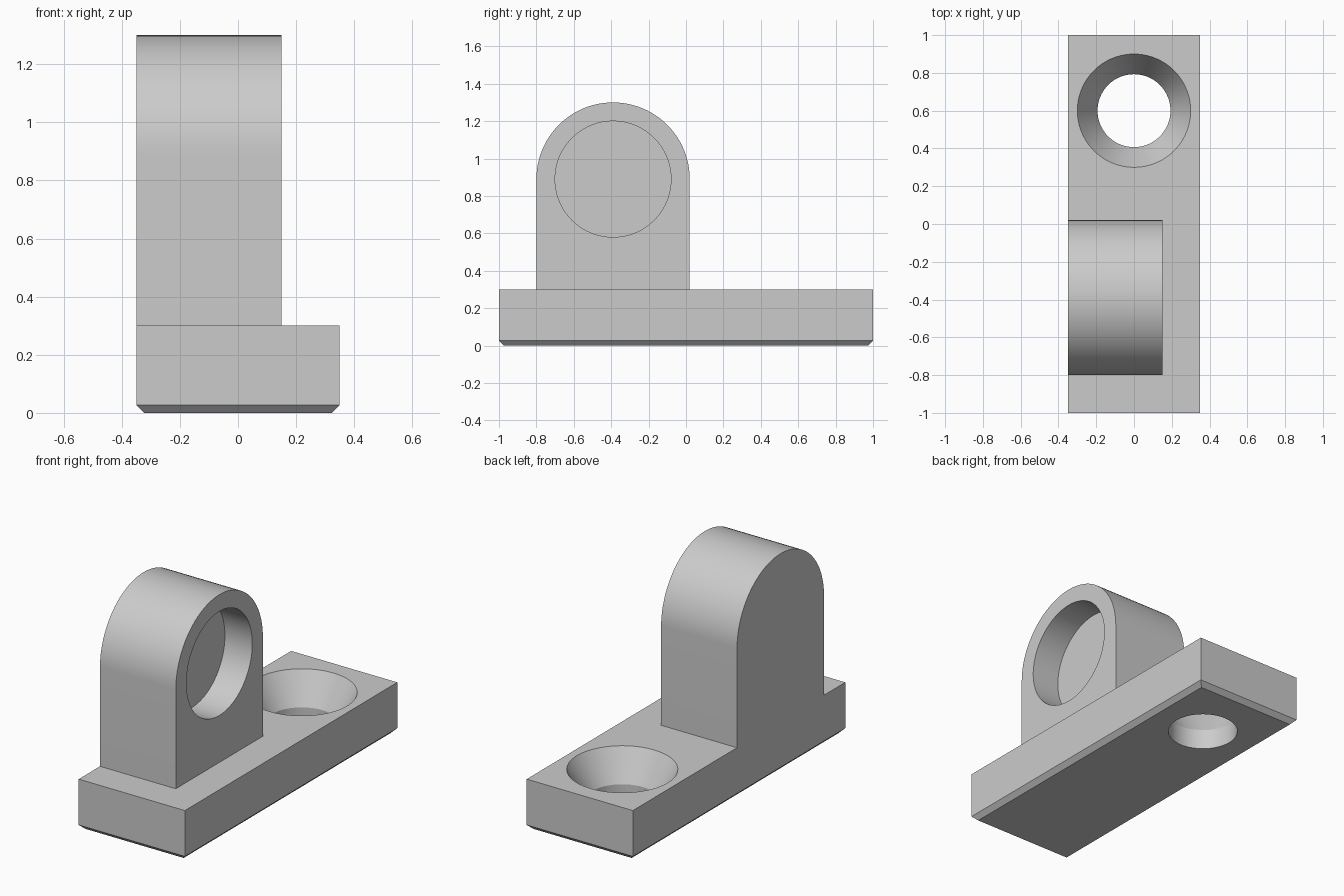
import bpy, bmesh, math
from mathutils import Matrix, Vector

if "Cube" in bpy.data.objects:
    bpy.data.objects.remove(bpy.data.objects["Cube"], do_unlink=True)

SEG = 96
HALF_W, BASE_H, CHAMFER = 0.35, 0.30, 0.027
LUG_X0, LUG_X1, LUG_Y, LUG_Z, LUG_R = -0.35, 0.15, -0.39, 0.89, 0.41
POCKET_R, POCKET_DEPTH = 0.31, 0.18
HOLE_Y, HOLE_R, SINK_R, SINK_DEPTH = 0.60, 0.193, 0.30, 0.18

grey = bpy.data.materials.new("light grey")
grey.use_nodes = True
grey.diffuse_color = (0.6, 0.6, 0.6, 1)
grey.node_tree.nodes["Principled BSDF"].inputs["Base Color"].default_value = (0.6, 0.6, 0.6, 1)


def make_object(name, bm):
    bmesh.ops.recalc_face_normals(bm, faces=bm.faces)
    mesh = bpy.data.meshes.new(name)
    bm.to_mesh(mesh)
    bm.free()
    mesh.materials.append(grey)
    obj = bpy.data.objects.new(name, mesh)
    bpy.context.collection.objects.link(obj)
    return obj


def select_only(obj):
    bpy.ops.object.select_all(action="DESELECT")
    obj.select_set(True)
    bpy.context.view_layer.objects.active = obj


def combine(target, other, operation):
    """Apply a boolean and discard the helper solid."""
    select_only(target)
    mod = target.modifiers.new(operation.lower(), "BOOLEAN")
    mod.operation, mod.solver, mod.object = operation, "EXACT", other
    bpy.ops.object.modifier_apply(modifier=mod.name)
    bpy.data.objects.remove(other, do_unlink=True)


# Base plate with a chamfered underside
bm = bmesh.new()
bmesh.ops.create_cube(bm, size=1, matrix=Matrix.Translation((0, 0, BASE_H / 2))
                      @ Matrix.Diagonal((2 * HALF_W, 2, BASE_H, 1)))
bottom = [e for e in bm.edges if all(v.co.z < 0.01 for v in e.verts)]
bmesh.ops.bevel(bm, geom=bottom, offset=CHAMFER, segments=1, affect="EDGES")
bracket = make_object("bracket", bm)

# Upright lug: round-topped profile extruded along x
bm = bmesh.new()
arc = [math.pi * i / (SEG // 2) for i in range(SEG // 2 + 1)]
outline = [(LUG_Y + LUG_R * math.cos(a), LUG_Z + LUG_R * math.sin(a)) for a in arc]
outline += [(LUG_Y - LUG_R, BASE_H), (LUG_Y + LUG_R, BASE_H)]
face = bm.faces.new([bm.verts.new((LUG_X0, y, z)) for y, z in outline])
side = bmesh.ops.extrude_face_region(bm, geom=[face])["geom"]
bmesh.ops.translate(bm, vec=Vector((LUG_X1 - LUG_X0, 0, 0)),
                    verts=[v for v in side if isinstance(v, bmesh.types.BMVert)])
combine(bracket, make_object("lug", bm), "UNION")

# Blind round pocket in the lug
bm = bmesh.new()
bmesh.ops.create_cone(bm, cap_ends=True, segments=SEG, radius1=POCKET_R,
                      radius2=POCKET_R, depth=2 * POCKET_DEPTH,
                      matrix=Matrix.Translation((LUG_X1, LUG_Y, LUG_Z))
                      @ Matrix.Rotation(math.pi / 2, 4, "Y"))
combine(bracket, make_object("pocket_cutter", bm), "DIFFERENCE")

# Countersunk through hole: one lathed cutter
bm = bmesh.new()
slope = (SINK_R - HOLE_R) / SINK_DEPTH
over = 0.05
profile = [(HOLE_R, -over), (HOLE_R, BASE_H - SINK_DEPTH),
           (SINK_R + slope * over, BASE_H + over)]
rings = [[bm.verts.new((r * math.cos(math.tau * i / SEG),
                        HOLE_Y + r * math.sin(math.tau * i / SEG), z))
          for i in range(SEG)] for r, z in profile]
for low, high in zip(rings, rings[1:]):
    for i in range(SEG):
        j = (i + 1) % SEG
        bm.faces.new((low[i], low[j], high[j], high[i]))
bm.faces.new(rings[0])
bm.faces.new(rings[-1])
combine(bracket, make_object("hole_cutter", bm), "DIFFERENCE")

# Smooth the round walls, keep the machined edges crisp
select_only(bracket)
bpy.ops.object.shade_smooth_by_angle(angle=math.radians(25))
